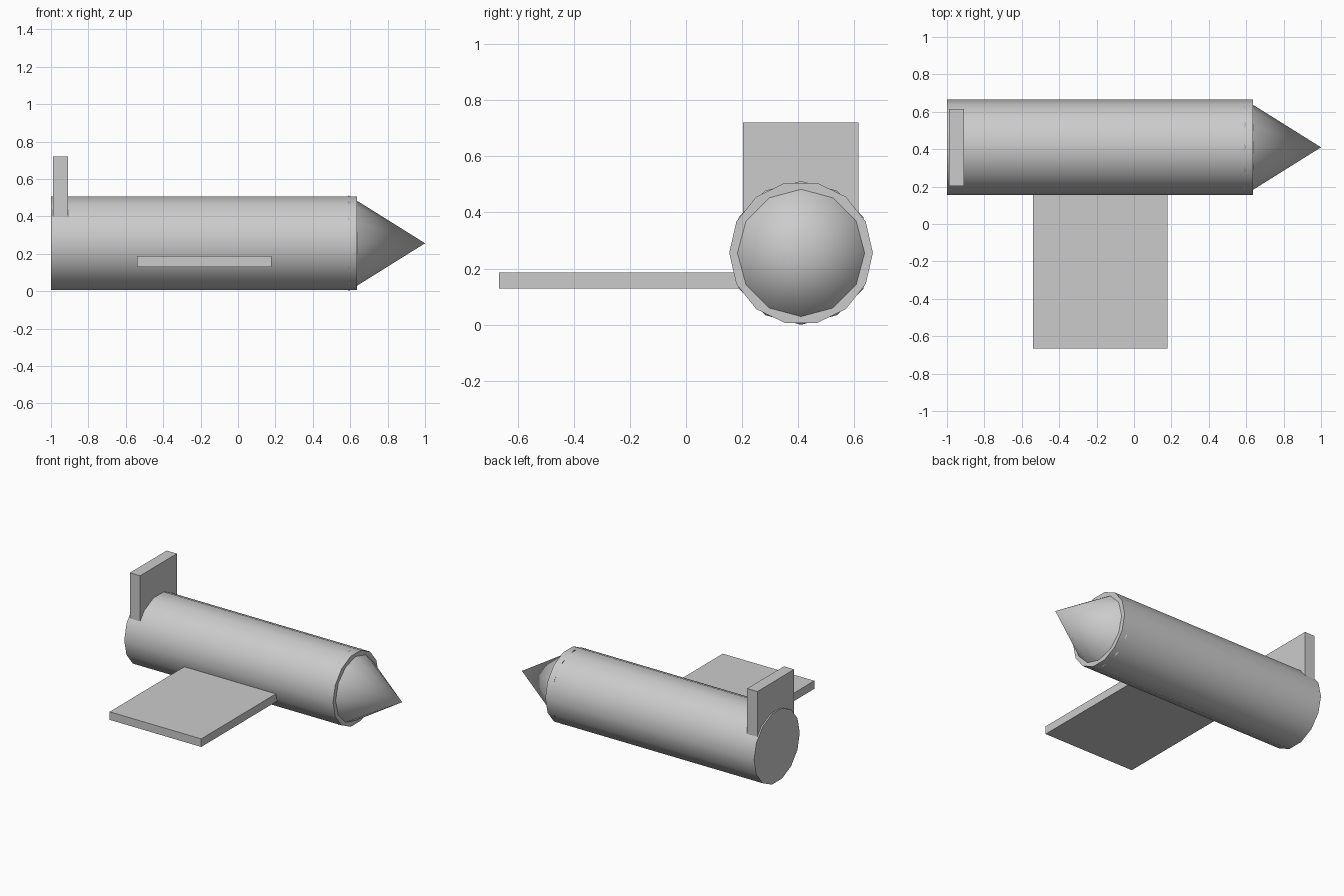
import bpy
from math import pi, radians

if "Cube" in bpy.data.objects:
    bpy.data.objects.remove(bpy.data.objects["Cube"])

CY, CZ, R = 0.41, 0.256, 0.256   # body axis and radius


def smooth():
    bpy.ops.object.shade_smooth_by_angle(angle=radians(30))


def round_part(name, sides, x0, x1, r_end):
    """Cylinder or cone lying along x."""
    bpy.ops.mesh.primitive_cone_add(
        vertices=sides, radius1=R, radius2=r_end, depth=x1 - x0,
        location=((x0 + x1) / 2, CY, CZ), rotation=(0, pi / 2, 0))
    bpy.context.object.name = name
    smooth()


def box(name, lo, hi):
    """Box between two opposite corners."""
    bpy.ops.mesh.primitive_cube_add(
        size=1, location=[(a + b) / 2 for a, b in zip(lo, hi)])
    ob = bpy.context.object
    ob.name = name
    ob.scale = [b - a for a, b in zip(lo, hi)]
    bpy.ops.object.transform_apply(location=False, rotation=False, scale=True)


# Fuselage and nose (the nose base sits just inside the fuselage)
round_part("fuselage", 14, -1.0, 0.637, R)
round_part("nose_cone", 12, 0.59, 1.0, 0.0)

# Single side wing and upright tail fin, both rooted in the fuselage
box("wing", (-0.54, -0.666, 0.13), (0.178, 0.36, 0.187))
box("tail_fin", (-0.99, 0.203, 0.31), (-0.91, 0.615, 0.72))
